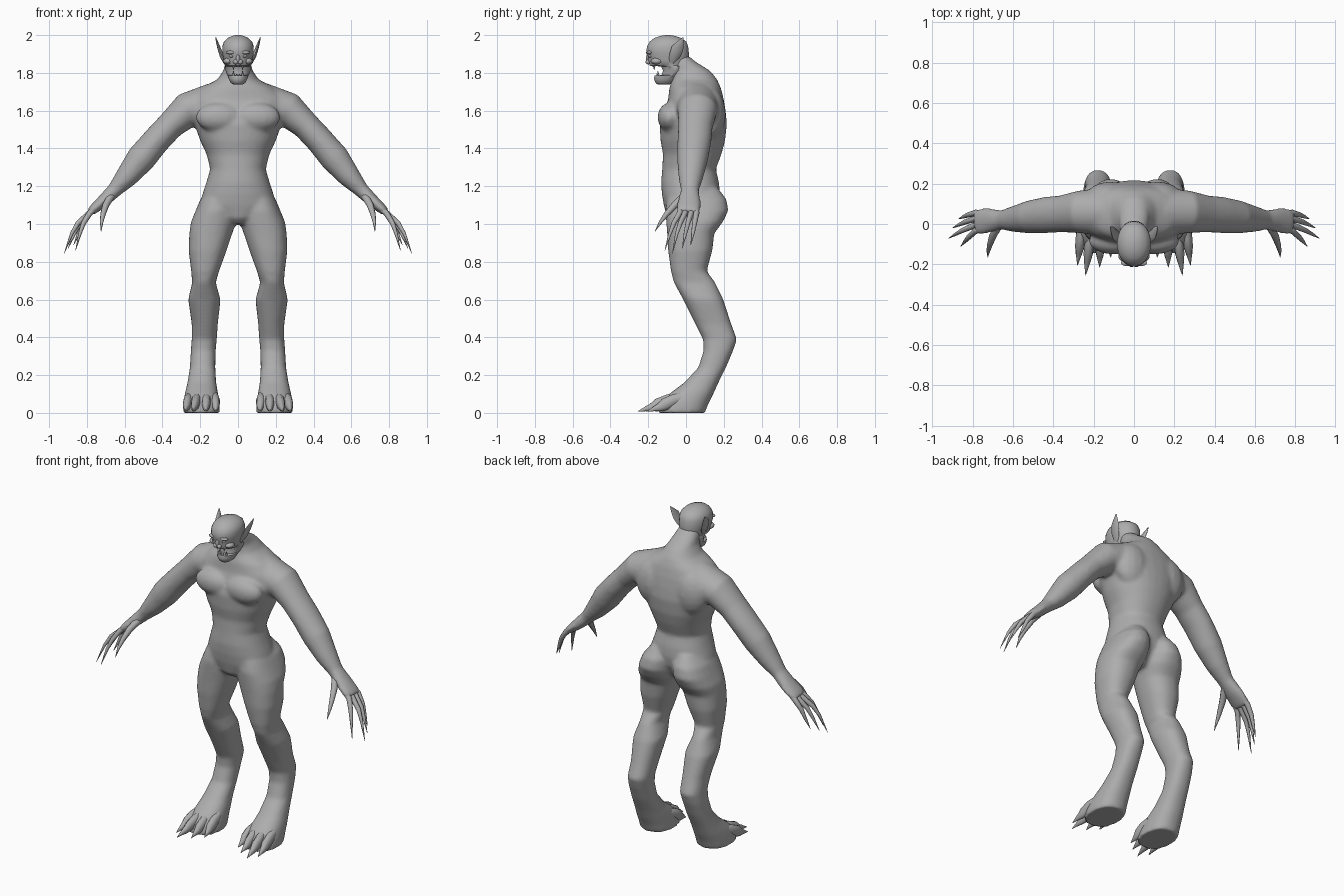
import bpy, bmesh, math
from mathutils import Vector, Matrix

skin = bpy.data.materials.new("grey skin")
skin.diffuse_color = (0.42, 0.42, 0.42, 1)


def bridge(bm, rings):
    """Skin a list of vertex rings and cap both ends."""
    n = len(rings[0])
    for a, b in zip(rings, rings[1:]):
        for i in range(n):
            j = (i + 1) % n
            bm.faces.new((a[i], a[j], b[j], b[i]))
    bm.faces.new(rings[0][::-1])
    bm.faces.new(rings[-1])


def stack(bm, rows, n=24, p=2.0):
    """Loft of level ovals: (z, x min, x max, y min, y max)."""
    rings = []
    for z, x0, x1, y0, y1 in rows:
        ring = []
        for i in range(n):
            t = math.tau * (i + 0.5) / n
            c, s = math.cos(t), math.sin(t)
            x = math.copysign(abs(c) ** (2 / p), c) * (x1 - x0) / 2
            y = math.copysign(abs(s) ** (2 / p), s) * (y1 - y0) / 2
            ring.append(bm.verts.new(((x0 + x1) / 2 + x, (y0 + y1) / 2 + y, z)))
        rings.append(ring)
    bridge(bm, rings)


def tube(bm, pts, side=(0, 1, 0), n=8):
    """Loft along a path: (x, y, z, half width along side, half thickness)."""
    pos = [Vector(q[:3]) for q in pts]
    rings = []
    for k, q in enumerate(pts):
        d = (pos[min(k + 1, len(pos) - 1)] - pos[max(k - 1, 0)]).normalized()
        u = Vector(side)
        u = (u - d * u.dot(d)).normalized()
        v = d.cross(u)
        rings.append([bm.verts.new(pos[k] + u * q[3] * math.cos(math.tau * i / n)
                                   + v * q[4] * math.sin(math.tau * i / n)) for i in range(n)])
    bridge(bm, rings)


def ball(bm, c, r):
    m = Matrix.Translation(c) @ Matrix.Diagonal((*r, 1))
    bmesh.ops.create_uvsphere(bm, u_segments=16, v_segments=10, radius=1, matrix=m)


def mirror_x(bm):
    """Add a copy of everything on the other side."""
    g = bmesh.ops.duplicate(bm, geom=bm.verts[:] + bm.edges[:] + bm.faces[:])["geom"]
    for v in g:
        if isinstance(v, bmesh.types.BMVert):
            v.co.x *= -1


def finish(bm, name, angle=50):
    bmesh.ops.recalc_face_normals(bm, faces=bm.faces[:])
    me = bpy.data.meshes.new(name)
    bm.to_mesh(me)
    bm.free()
    me.materials.append(skin)
    me.shade_smooth()
    me.set_sharp_from_angle(angle=math.radians(angle))
    ob = bpy.data.objects.new(name, me)
    bpy.context.collection.objects.link(ob)
    return ob


# Body: limbs on one side, mirrored, then the trunk, fused into one skin
bm = bmesh.new()
stack(bm, [  # leg with buttock, hock and foot
    (1.19, .03, .15, -.08, .17), (1.13, .008, .20, -.10, .215),
    (1.07, .008, .225, -.11, .225), (1.01, .008, .25, -.105, .195),
    (.95, .03, .258, -.10, .15), (.86, .06, .262, -.095, .14),
    (.75, .10, .248, -.08, .11), (.69, .118, .243, -.065, .155),
    (.60, .092, .264, -.015, .198), (.47, .107, .245, .05, .24),
    (.39, .112, .245, .09, .27), (.33, .118, .25, .093, .25),
    (.24, .12, .255, .065, .212), (.16, .115, .268, -.01, .172),
    (.10, .105, .282, -.09, .145), (.05, .098, .29, -.14, .12),
    (0, .095, .292, -.15, .10)], p=2.3)
tube(bm, [  # arm down to the knuckles
    (.14, .06, 1.62, .12, .125), (.275, .06, 1.60, .105, .094),
    (.36, .05, 1.52, .092, .074), (.435, .045, 1.44, .09, .074),
    (.515, .035, 1.345, .082, .078), (.59, .025, 1.25, .066, .06),
    (.655, .02, 1.178, .048, .040), (.71, .018, 1.125, .06, .034),
    (.765, .012, 1.078, .066, .026), (.785, .01, 1.06, .06, .02)], n=20)
ball(bm, (.10, -.085, 1.565), (.125, .066, .078))    # chest muscle
ball(bm, (.12, .13, 1.58), (.12, .08, .14))          # shoulder blade
mirror_x(bm)
stack(bm, [(z, -w, w, f, b) for z, w, f, b in [      # trunk and neck
    (1.0, .05, -.07, .10), (1.03, .11, -.10, .13), (1.10, .20, -.118, .17),
    (1.16, .188, -.128, .18), (1.22, .168, -.132, .175), (1.29, .147, -.126, .158),
    (1.37, .167, -.122, .188), (1.44, .20, -.135, .207), (1.53, .232, -.14, .217),
    (1.60, .26, -.115, .21), (1.66, .265, -.095, .2), (1.72, .195, -.088, .185),
    (1.765, .11, -.075, .165), (1.81, .078, -.075, .13), (1.86, .066, -.09, .05),
    (1.89, .055, -.10, .015)]], n=32, p=2.2)
body = finish(bm, "body")
m = body.modifiers.new("fuse", "REMESH")
m.mode = "VOXEL"
m.voxel_size = 0.011
m.use_smooth_shade = True
m = body.modifiers.new("soften", "SMOOTH")
m.factor = 0.5
m.iterations = 7

# Head with an open mouth notch
bm = bmesh.new()
stack(bm, [(z, -w, w, f, b) for z, w, f, b in [
    (1.738, .025, -.15, -.09), (1.748, .04, -.162, -.06), (1.768, .05, -.17, -.04),
    (1.786, .056, -.166, -.02), (1.788, .056, -.13, -.015), (1.812, .066, -.122, 0),
    (1.834, .070, -.132, .008), (1.838, .070, -.192, .008), (1.865, .076, -.203, .014),
    (1.885, .080, -.201, .016), (1.905, .083, -.212, .016), (1.94, .084, -.207, .012),
    (1.965, .075, -.193, .002), (1.985, .055, -.168, -.025), (1.996, .03, -.135, -.06),
    (2.0, .008, -.11, -.085)]], n=28, p=2.1)
finish(bm, "head")

# Brow, eyes, nose and cheeks
bm = bmesh.new()
ball(bm, (.034, -.193, 1.908), (.03, .016, .010))
ball(bm, (.034, -.187, 1.89), (.013, .012, .010))
ball(bm, (.012, -.20, 1.858), (.014, .014, .013))
ball(bm, (.052, -.155, 1.862), (.026, .032, .018))
mirror_x(bm)
ball(bm, (0, -.200, 1.875), (.011, .012, .025))
finish(bm, "face_features")

# Fangs, upper and lower
bm = bmesh.new()
for x, r, h in [(.008, .006, .012), (.024, .008, .026)]:
    y = -.178 + x * .4
    tube(bm, [(x, y, 1.842, r, r), (x, y, 1.842 - h, .001, .001)])
    tube(bm, [(x, y + .022, 1.782, r, r), (x, y + .02, 1.784 + h, .001, .001)])
mirror_x(bm)
finish(bm, "fangs")

# Pointed ears
bm = bmesh.new()
tube(bm, [(.068, -.075, 1.855, .016, .010), (.086, -.06, 1.89, .030, .011),
          (.100, -.045, 1.93, .032, .009), (.110, -.028, 1.96, .018, .006),
          (.118, -.015, 1.988, .002, .002)])
mirror_x(bm)
finish(bm, "ears")

# Clawed fingers: knuckle y, tip position
bm = bmesh.new()
for ky, tx, ty, tz in [(.058, .87, .025, .89), (.028, .90, -.02, .87),
                       (-.005, .92, -.072, .845), (-.035, .86, -.112, .86)]:
    mx = .775 + (tx - .775) * .5
    tube(bm, [(.75, ky * .8 + .004, 1.088, .017, .017),
              (.785, ky * .95, 1.058, .016, .016),
              (mx, ky * .62 + ty * .38, 1.005, .013, .013),
              (mx + (tx - mx) * .45, ky * .35 + ty * .65, .95, .009, .009),
              (tx, ty, tz, .001, .001)])
tube(bm, [(.67, -.005, 1.15, .022, .022), (.70, -.06, 1.10, .019, .019),
          (.715, -.105, 1.05, .014, .014), (.722, -.135, 1.01, .009, .009),
          (.725, -.165, .96, .001, .001)], side=(1, 0, 0))
mirror_x(bm)
finish(bm, "fingers")

# Clawed toes: base x, y and tip x, y
bm = bmesh.new()
for bx, by, tx, ty in [(.122, -.05, .115, -.165), (.168, -.075, .17, -.215),
                       (.218, -.075, .24, -.255), (.262, -.05, .28, -.205)]:
    def at(t, z, w, h):
        return (bx + (tx - bx) * t, by + (ty - by) * t, z, w, h)
    tube(bm, [at(-.35, .085, .02, .03), at(.1, .068, .025, .032), at(.4, .045, .023, .034),
              at(.6, .028, .017, .022), at(.75, .022, .011, .014),
              at(1, .008, .001, .001)], side=(1, 0, 0), n=10)
mirror_x(bm)
finish(bm, "toes")
